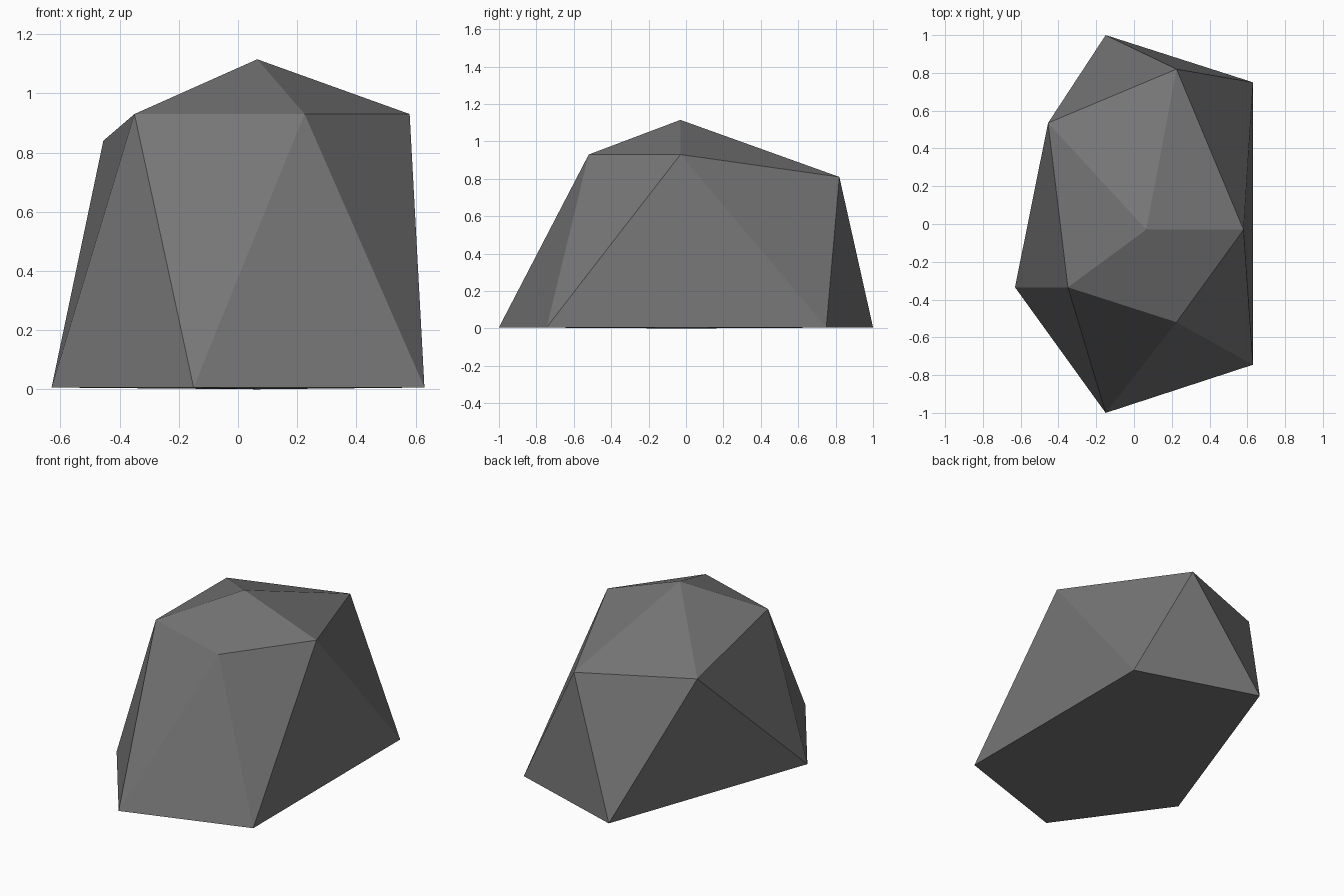
import bpy
import bmesh

if "Cube" in bpy.data.objects:
    bpy.data.objects.remove(bpy.data.objects["Cube"])

# Single flat stone colour
stone = bpy.data.materials.new("dark_grey_stone")
stone.diffuse_color = (0.18, 0.18, 0.18, 1)
stone.use_nodes = True
stone.node_tree.nodes["Principled BSDF"].inputs["Base Color"].default_value = stone.diffuse_color

# Five base corners, five shoulder corners, peak and underside centre
BASE = [(-0.63, -0.335), (-0.15, -1.0), (0.63, -0.745), (0.63, 0.75), (-0.15, 1.0)]
SHOULDER = [(-0.35, -0.335, 0.93), (0.225, -0.52, 0.93), (0.58, -0.03, 0.93),
            (0.225, 0.82, 0.81), (-0.455, 0.535, 0.84)]

bm = bmesh.new()
base = [bm.verts.new((x, y, 0.006)) for x, y in BASE]
shoulder = [bm.verts.new(p) for p in SHOULDER]
peak = bm.verts.new((0.065, -0.03, 1.115))
under = bm.verts.new((0.065, -0.03, 0.0))

# Twisted side band, cap and underside
for i in range(5):
    j = (i + 1) % 5
    bm.faces.new((base[i], base[j], shoulder[i]))
    bm.faces.new((base[j], shoulder[j], shoulder[i]))
    bm.faces.new((shoulder[i], shoulder[j], peak))
    bm.faces.new((base[j], base[i], under))
bmesh.ops.recalc_face_normals(bm, faces=bm.faces)

mesh = bpy.data.meshes.new("boulder")
bm.to_mesh(mesh)
bm.free()
mesh.materials.append(stone)
boulder = bpy.data.objects.new("boulder", mesh)
bpy.context.collection.objects.link(boulder)
